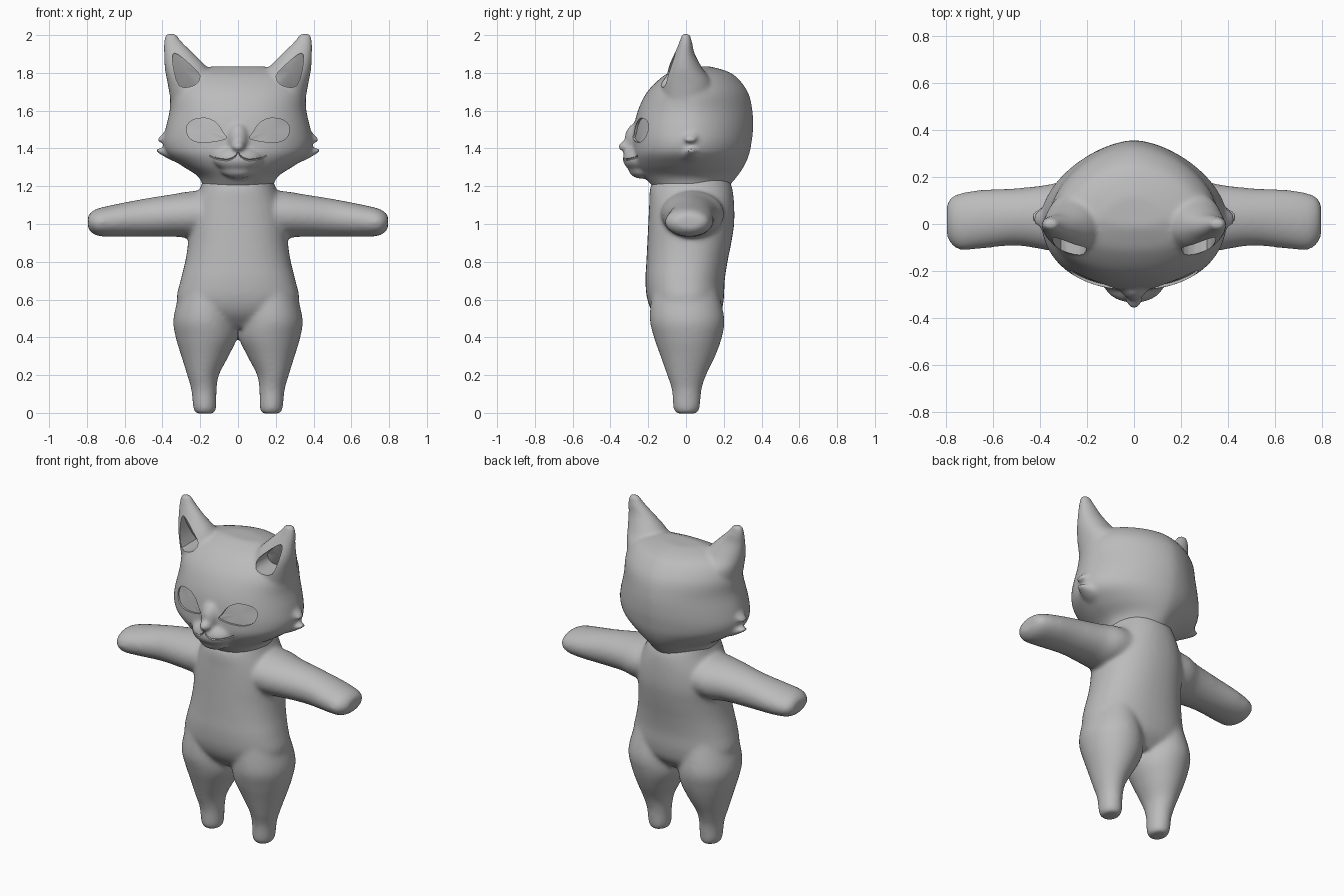
import bpy, bmesh, math
from mathutils import Vector, Matrix
from mathutils.bvhtree import BVHTree

cube = bpy.data.objects.get("Cube")
if cube:
    bpy.data.objects.remove(cube)

grey = bpy.data.materials.new("soft_grey")
grey.use_nodes = True
grey.diffuse_color = (0.5, 0.5, 0.5, 1)
grey.node_tree.nodes["Principled BSDF"].inputs["Base Color"].default_value = (0.5, 0.5, 0.5, 1)


def spline(rows, steps=5, closed=False):
    """Smooth curve through rows of numbers of any length."""
    n, out = len(rows), []
    pick = (lambda i: rows[i % n]) if closed else (lambda i: rows[min(max(i, 0), n - 1)])
    for i in range(n if closed else n - 1):
        p = [pick(i + k) for k in (-1, 0, 1, 2)]
        for s in range(steps):
            t = s / steps
            out.append([b + t / 2 * (c - a + t * (2 * a - 5 * b + 4 * c - d + t * (3 * (b - c) + d - a)))
                        for a, b, c, d in zip(*p)])
    return out if closed else out + [list(rows[-1])]


def loft(bm, rows, along="z", side=1, front=2, back=2, waist=None, count=40):
    """Rows: position along axis, centre, half width, front y, back y."""
    rings = []
    for t, c, r, lo, hi in spline(rows):
        mid = (lo + hi) / 2 if waist is None else waist
        ring = []
        for k in range(count):
            a = 2 * math.pi * k / count
            co, si = math.cos(a), math.sin(a)
            e = 2 / (back if si > 0 else front)
            w = c + r * math.copysign(abs(co) ** e, co)
            y = mid + math.copysign(abs(si) ** e, si) * (hi - mid if si > 0 else mid - lo)
            ring.append(bm.verts.new((side * w, y, t) if along == "z" else (side * t, y, w)))
        rings.append(ring)
    faces = [bm.faces.new(rings[0]), bm.faces.new(rings[-1])]
    for a, b in zip(rings, rings[1:]):
        for k in range(count):
            j = (k + 1) % count
            faces.append(bm.faces.new((a[k], a[j], b[j], b[k])))
    bmesh.ops.recalc_face_normals(bm, faces=faces)


def ball(bm, centre, radii):
    m = Matrix.Translation(centre) @ Matrix.Diagonal((*radii, 1))
    bmesh.ops.create_uvsphere(bm, u_segments=32, v_segments=16, radius=1, matrix=m)


def to_object(name, bm):
    bmesh.ops.recalc_face_normals(bm, faces=bm.faces)
    mesh = bpy.data.meshes.new(name)
    bm.to_mesh(mesh)
    bm.free()
    obj = bpy.data.objects.new(name, mesh)
    bpy.context.collection.objects.link(obj)
    return obj


def bake(obj):
    bpy.context.view_layer.update()
    dg = bpy.context.evaluated_depsgraph_get()
    mesh = bpy.data.meshes.new_from_object(obj.evaluated_get(dg))
    obj.modifiers.clear()
    obj.data = mesh


def fuse(obj, rounds):
    """Blend overlapping parts into one soft skin."""
    m = obj.modifiers.new("skin", "REMESH")
    m.mode, m.voxel_size = "VOXEL", 0.011
    s = obj.modifiers.new("soften", "SMOOTH")
    s.factor, s.iterations = 0.5, rounds
    bake(obj)


def finish(obj):
    obj.data.materials.clear()
    obj.data.materials.append(grey)
    obj.data.shade_smooth()
    obj.data.set_sharp_from_angle(angle=math.radians(40))


# Torso, legs and arms
bm = bmesh.new()
loft(bm, [(0.45, 0, 0.22, -0.1, 0.12), (0.52, 0, 0.29, -0.17, 0.18), (0.6, 0, 0.325, -0.205, 0.2),
          (0.7, 0, 0.305, -0.215, 0.205), (0.8, 0, 0.28, -0.21, 0.22), (0.9, 0, 0.265, -0.205, 0.24),
          (1.0, 0, 0.26, -0.2, 0.255), (1.1, 0, 0.24, -0.195, 0.255), (1.19, 0, 0.2, -0.19, 0.245),
          (1.25, 0, 0.18, -0.16, 0.22)], front=2.3, back=2.2)
for side in (1, -1):
    loft(bm, [(-0.004, 0.175, 0.045, -0.05, 0.055), (0.025, 0.176, 0.061, -0.067, 0.073),
              (0.12, 0.18, 0.067, -0.075, 0.082), (0.2, 0.185, 0.084, -0.1, 0.107),
              (0.3, 0.175, 0.125, -0.135, 0.155), (0.4, 0.167, 0.163, -0.17, 0.19),
              (0.5, 0.175, 0.167, -0.192, 0.203), (0.65, 0.165, 0.14, -0.18, 0.17)], side=side)
    loft(bm, [(0.1, 1.06, 0.125, -0.14, 0.2), (0.25, 1.05, 0.123, -0.13, 0.2), (0.35, 1.045, 0.112, -0.115, 0.17),
              (0.5, 1.033, 0.1, -0.092, 0.152), (0.65, 1.018, 0.086, -0.105, 0.145),
              (0.74, 1.01, 0.073, -0.11, 0.13), (0.78, 1.01, 0.052, -0.08, 0.11),
              (0.795, 1.01, 0.03, -0.05, 0.08)], along="x", side=side)
body = to_object("body", bm)
fuse(body, 14)
finish(body)

# Head with muzzle, ears and cheek tufts
bm = bmesh.new()
loft(bm, [(1.18, 0, 0.18, -0.16, 0.21), (1.25, 0, 0.21, -0.22, 0.27), (1.31, 0, 0.3, -0.26, 0.31),
          (1.37, 0, 0.375, -0.28, 0.335), (1.43, 0, 0.395, -0.28, 0.347), (1.5, 0, 0.385, -0.277, 0.355),
          (1.6, 0, 0.362, -0.255, 0.352), (1.7, 0, 0.355, -0.205, 0.327), (1.78, 0, 0.31, -0.125, 0.265),
          (1.815, 0, 0.24, -0.06, 0.2), (1.835, 0, 0.13, -0.01, 0.12)],
     front=2.2, back=1.7, waist=0.03, count=64)
ball(bm, (0, -0.25, 1.345), (0.13, 0.085, 0.07))
ball(bm, (0, -0.235, 1.285), (0.09, 0.068, 0.045))
ball(bm, (0, -0.25, 1.45), (0.06, 0.075, 0.09))
ball(bm, (0, -0.318, 1.41), (0.035, 0.042, 0.028))
for side in (1, -1):
    loft(bm, [(1.62, 0.24, 0.11, -0.12, 0.14), (1.74, 0.25, 0.122, -0.125, 0.14), (1.82, 0.272, 0.115, -0.1, 0.09),
              (1.9, 0.312, 0.08, -0.062, 0.047), (1.96, 0.343, 0.05, -0.037, 0.033),
              (2.008, 0.357, 0.026, -0.02, 0.02)], side=side, front=2.2)
    loft(bm, [(0.28, 1.36, 0.05, -0.08, 0.12), (0.36, 1.372, 0.032, -0.03, 0.09),
              (0.432, 1.39, 0.008, 0.01, 0.05)], along="x", side=side)
    loft(bm, [(0.28, 1.48, 0.08, -0.1, 0.12), (0.37, 1.465, 0.038, -0.03, 0.08),
              (0.428, 1.44, 0.009, 0.0, 0.04)], along="x", side=side)
head = to_object("head", bm)
fuse(head, 9)

skin = bmesh.new()
skin.from_mesh(head.data)
tree = BVHTree.FromBMesh(skin)


def on_face(x, z):
    hit = tree.ray_cast(Vector((x, -1, z)), Vector((0, 1, 0)))[0]
    return hit if hit else Vector((x, 0, z))


def recess(bm, outline, depth, side):
    """Closed cutter whose floor lies behind the skin by depth(z)."""
    pts = [on_face(side * x, z) for x, z in outline]
    mid = sum(pts, Vector()) / len(pts)
    mid = on_face(mid.x, mid.z)
    floor = [bm.verts.new(p + Vector((0, depth(p.z), 0))) for p in pts]
    lid = [bm.verts.new((p.x, -0.6, p.z)) for p in pts]
    hub = bm.verts.new(mid + Vector((0, depth(mid.z), 0)))
    bm.faces.new(lid)
    for k in range(len(pts)):
        j = (k + 1) % len(pts)
        bm.faces.new((floor[k], floor[j], hub))
        bm.faces.new((floor[k], floor[j], lid[j], lid[k]))


# Eye and inner ear recesses
eye = spline([(0.068, 1.45), (0.19, 1.432), (0.255, 1.455), (0.272, 1.51), (0.24, 1.55),
              (0.17, 1.56), (0.115, 1.535), (0.08, 1.485)], 4, True)
ear = spline([(0.335, 1.905), (0.26, 1.85), (0.202, 1.785), (0.23, 1.735), (0.31, 1.732), (0.345, 1.85)], 3, True)
bm = bmesh.new()
for side in (1, -1):
    recess(bm, eye, lambda z: 0.012, side)
    recess(bm, ear, lambda z: 0.015 + max(0, 1.905 - z) * 0.75, side)
hollows = to_object("hollow_cutter", bm)

# Mouth groove
half = [(-0.15, 1.362), (-0.11, 1.346), (-0.053, 1.34), (-0.016, 1.357), (0, 1.378)]
line = spline(half + [(-x, z) for x, z in half[-2::-1]], 5)
bm = bmesh.new()
rings = []
for x, z in line:
    p = on_face(x, z)
    rings.append([bm.verts.new(p + Vector((0, 0.009 * math.cos(a), 0.006 * math.sin(a))))
                  for a in (k * math.pi / 3 for k in range(6))])
for a, b in zip(rings, rings[1:]):
    for k in range(6):
        bm.faces.new((a[k], a[k - 1], b[k - 1], b[k]))
bm.faces.new(rings[0])
bm.faces.new(rings[-1])
groove = to_object("mouth_cutter", bm)

for cutter in (hollows, groove):
    cutter.hide_render = True
    b = head.modifiers.new("cut", "BOOLEAN")
    b.operation, b.solver, b.object = "DIFFERENCE", "EXACT", cutter
    bake(head)
    bpy.data.objects.remove(cutter)
skin.free()
for poly in head.data.polygons:
    poly.material_index = 0
finish(head)
